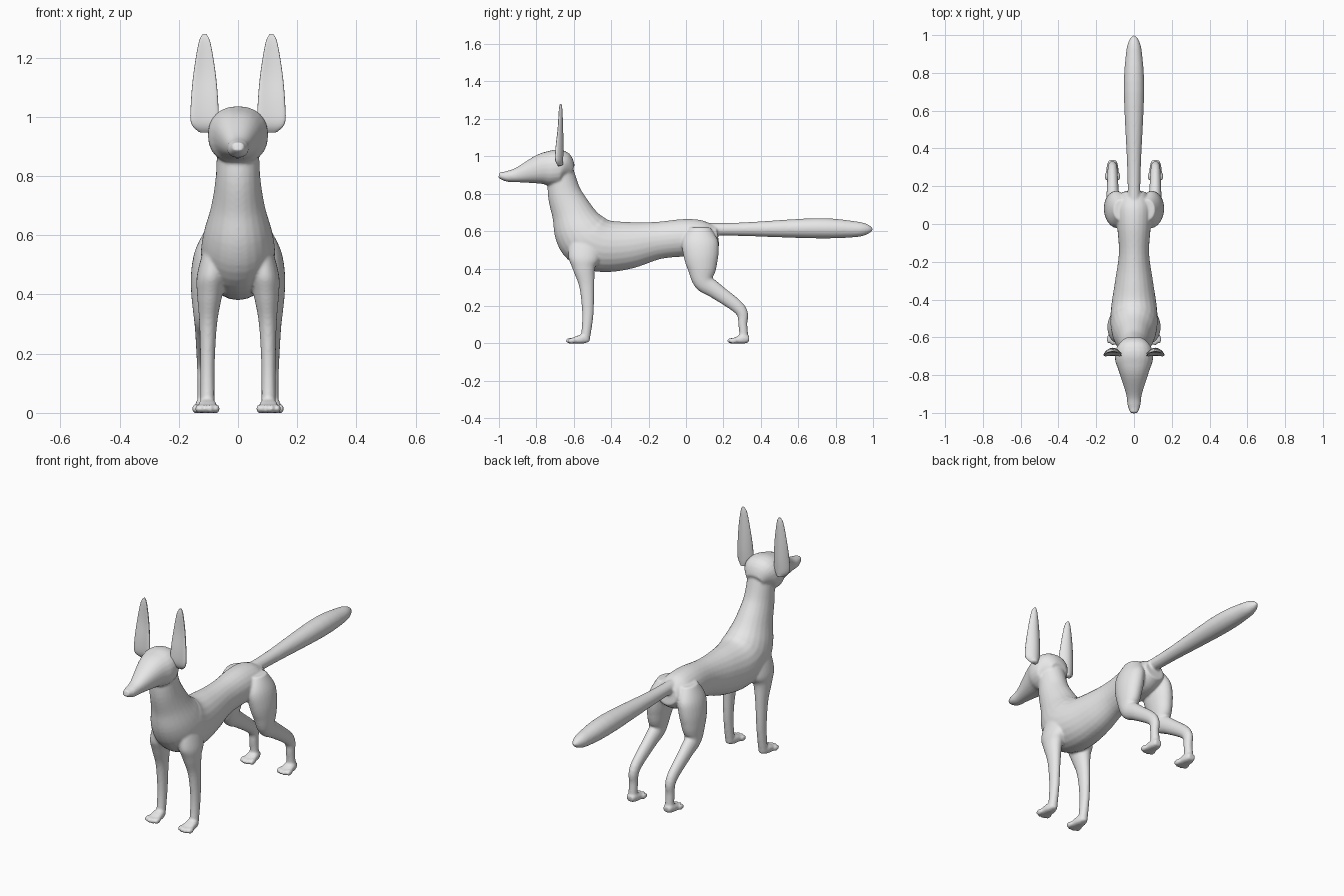
import bpy
import bmesh
import math
from mathutils import Vector, Matrix

default_cube = bpy.data.objects.get("Cube")
if default_cube:
    bpy.data.objects.remove(default_cube, do_unlink=True)

fur = bpy.data.materials.new("plain grey")
fur.use_nodes = True
grey = (.8, .8, .8, 1)
fur.diffuse_color = grey
fur.node_tree.nodes["Principled BSDF"].inputs["Base Color"].default_value = grey


def spline(rows, steps=5):
    """Catmull-Rom interpolation through rows of numbers."""
    rows = [Vector(row) for row in rows]
    padded = [rows[0]] + rows + [rows[-1]]
    samples = []
    for before, start, end, after in zip(padded, padded[1:], padded[2:], padded[3:]):
        leave, arrive = (end - before) / 2, (after - start) / 2
        for i in range(steps):
            t = i / steps
            ease = t * t * (3 - 2 * t)
            samples.append(start.lerp(end, ease)
                           + leave * t * (1 - t) ** 2
                           - arrive * t * t * (1 - t))
    samples.append(rows[-1])
    return samples


def loft(bm, rows, x=0, side=1, lean=0, power=1, bend=0, segments=24):
    """Skin rings square to a side-view path of (y, z, half depth, half width)."""
    path = spline(rows)
    rings = []
    for i, (y, z, depth, width) in enumerate(path):
        ahead, behind = path[min(i + 1, len(path) - 1)], path[max(i - 1, 0)]
        along = (ahead - behind).xy.normalized()
        centre = x - lean * z ** 4
        ring = []
        for k in range(segments):
            angle = math.tau * k / segments
            across, out = [math.copysign(abs(f) ** power, f)
                           for f in (math.cos(angle), math.sin(angle))]
            ring.append(bm.verts.new((
                side * (centre + width * across),
                y - along.y * depth * out - bend * width * across ** 2,
                z + along.x * depth * out)))
        rings.append(ring)
    faces = [bm.faces.new(rings[0]), bm.faces.new(rings[-1])]
    for ring, following in zip(rings, rings[1:]):
        for k in range(segments):
            faces.append(bm.faces.new((ring[k - 1], ring[k], following[k], following[k - 1])))
    bmesh.ops.recalc_face_normals(bm, faces=faces)


def paw(bm, heel, x, side):
    """Flat-soled foot with four rounded toes."""
    sole = [(heel, .02, .016, .02), (heel - .03, .023, .024, .03), (heel - .09, .012, .013, .034)]
    loft(bm, sole, x, side, power=.7)
    for toe in (-1.5, -.5, .5, 1.5):
        spot = Vector((side * (x + toe * .02), heel - .1 + abs(toe) * .01, .014))
        shape = Matrix.Diagonal((.012, .024, .016, 1))
        bmesh.ops.create_icosphere(bm, subdivisions=2, radius=1,
                                   matrix=Matrix.Translation(spot) @ shape)


def finish(name, bm):
    mesh = bpy.data.meshes.new(name)
    for face in bm.faces:
        face.smooth = True
    bm.to_mesh(mesh)
    bm.free()
    mesh.materials.append(fur)
    part = bpy.data.objects.new(name, mesh)
    bpy.context.collection.objects.link(part)
    return part


bm = bmesh.new()

# Neck, chest and trunk, from the nape to the rump
trunk = [(-.67, .92, .07, .07), (-.65, .8, .09, .075), (-.61, .7, .11, .09),
         (-.57, .61, .14, .115), (-.52, .55, .15, .125), (-.43, .52, .14, .12),
         (-.3, .525, .125, .1), (-.15, .55, .1, .08), (0, .565, .1, .09),
         (.1, .565, .09, .09), (.17, .575, .055, .06)]
loft(bm, trunk)

# Head, from the nose to the back of the skull
head = [(-1, .9, .015, .02), (-.96, .893, .028, .034), (-.9, .9, .04, .042),
        (-.78, .93, .08, .08), (-.72, .935, .095, .1), (-.66, .94, .09, .095),
        (-.61, .92, .035, .05)]
loft(bm, head, power=.9)

# Tail, round in section, swelling towards its tip
tail = [(.1, .61), (.3, .61), (.7, .615), (.9, .61), (.97, .61), (1, .61)]
tail_radius = [.033, .036, .054, .043, .027, .004]
loft(bm, [(y, z, r, r) for (y, z), r in zip(tail, tail_radius)])

# Legs, from shoulder or hip down to the paw
front_leg = [(-.54, .56, .08, .04), (-.545, .46, .085, .05), (-.545, .4, .06, .043),
             (-.53, .3, .04, .03), (-.525, .15, .03, .024), (-.54, .01, .024, .024)]
hind_leg = [(.075, .62, .055, .04), (.075, .55, .095, .058), (.08, .48, .095, .06),
            (.085, .41, .08, .053), (.095, .33, .055, .04), (.16, .28, .043, .033),
            (.29, .18, .033, .026), (.304, .1, .024, .023), (.31, .01, .024, .024)]
for side in (1, -1):
    for rows, x, heel in ((front_leg, .103, -.525), (hind_leg, .114, .337)):
        loft(bm, rows, x, side, lean=.3)
        paw(bm, heel, x, side)

# Fuse the overlapping forms into one skin
body = finish("body", bm)
fuse = body.modifiers.new("fuse", 'REMESH')
fuse.mode = 'VOXEL'
fuse.voxel_size = .006
fuse.use_smooth_shade = True
soften = body.modifiers.new("soften", 'SMOOTH')
soften.factor = .5
soften.iterations = 6

# Tall cupped ears
bm = bmesh.new()
ear = [(-.67, .95, .012, .02), (-.677, .98, .02, .046), (-.675, 1.05, .02, .046),
       (-.67, 1.15, .013, .037), (-.67, 1.25, .009, .02), (-.67, 1.28, .004, .006)]
loft(bm, ear, x=.113, bend=.35)
ears = finish("ears", bm)
ears.modifiers.new("mirror", 'MIRROR')
